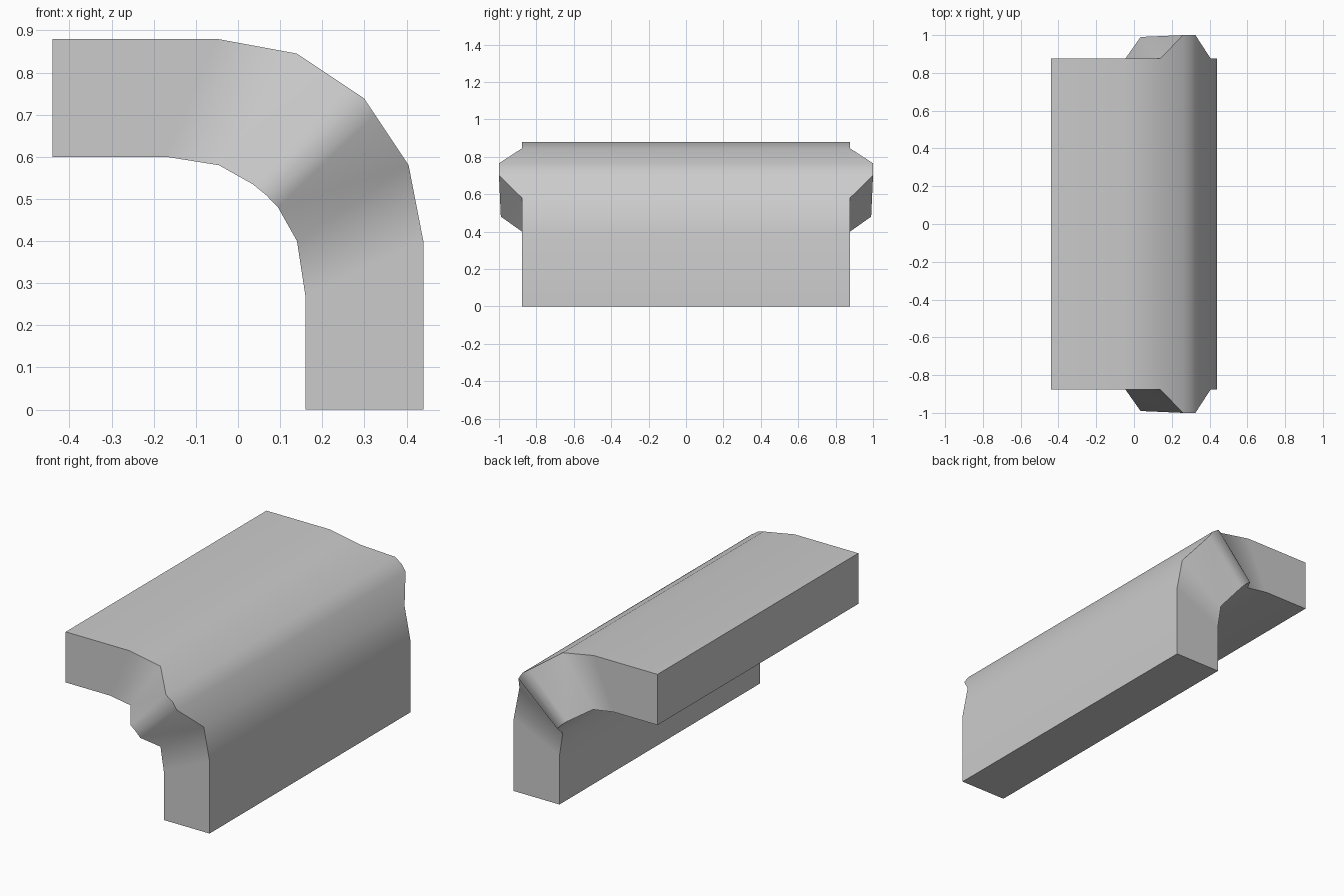
import bpy
import bmesh
import math

cube = bpy.data.objects.get("Cube")
if cube:
    bpy.data.objects.remove(cube, do_unlink=True)

# One plain grey for the whole piece
grey = bpy.data.materials.new("light grey")
grey.use_nodes = True
colour = (0.6, 0.6, 0.6, 1)
grey.diffuse_color = colour
grey.node_tree.nodes["Principled BSDF"].inputs["Base Color"].default_value = colour

END = 0.877    # half length of the straight parts
RIB = 0.99     # half length at the inside of the corner rib
TIP = 1.0      # half length at the outside of the corner rib

# Stations around the bend: outer x, z, half length, then inner x, z, half length
stations = [
    (-0.44, 0.88, END, -0.44, 0.60, END),
    (-0.05, 0.88, END, -0.17, 0.60, END),
    (0.14, 0.845, END, -0.045, 0.58, END),
    (0.26, 0.765, TIP, 0.035, 0.535, RIB),
    (0.30, 0.738, TIP, 0.067, 0.509, RIB),
    (0.325, 0.70, TIP, 0.095, 0.48, RIB),
    (0.405, 0.58, END, 0.14, 0.40, END),
    (0.44, 0.40, END, 0.16, 0.27, END),
    (0.44, 0.0, END, 0.16, 0.0, END),
]

# Sweep a four-cornered section through the stations
bm = bmesh.new()
loops = []
for ox, oz, oy, ix, iz, iy in stations:
    corners = ((ox, -oy, oz), (ox, oy, oz), (ix, iy, iz), (ix, -iy, iz))
    loops.append([bm.verts.new(c) for c in corners])
for a, b in zip(loops, loops[1:]):
    for i in range(4):
        j = (i + 1) % 4
        bm.faces.new((a[i], a[j], b[j], b[i]))
bm.faces.new(loops[0])
bm.faces.new(loops[-1])
bmesh.ops.recalc_face_normals(bm, faces=bm.faces)

mesh = bpy.data.meshes.new("curved_corner_beam")
bm.to_mesh(mesh)
bm.free()
mesh.materials.append(grey)
beam = bpy.data.objects.new("curved_corner_beam", mesh)
bpy.context.collection.objects.link(beam)

# Soft bend, crisp end edges
bpy.ops.object.select_all(action="DESELECT")
beam.select_set(True)
bpy.context.view_layer.objects.active = beam
bpy.ops.object.shade_smooth_by_angle(angle=math.radians(50))
